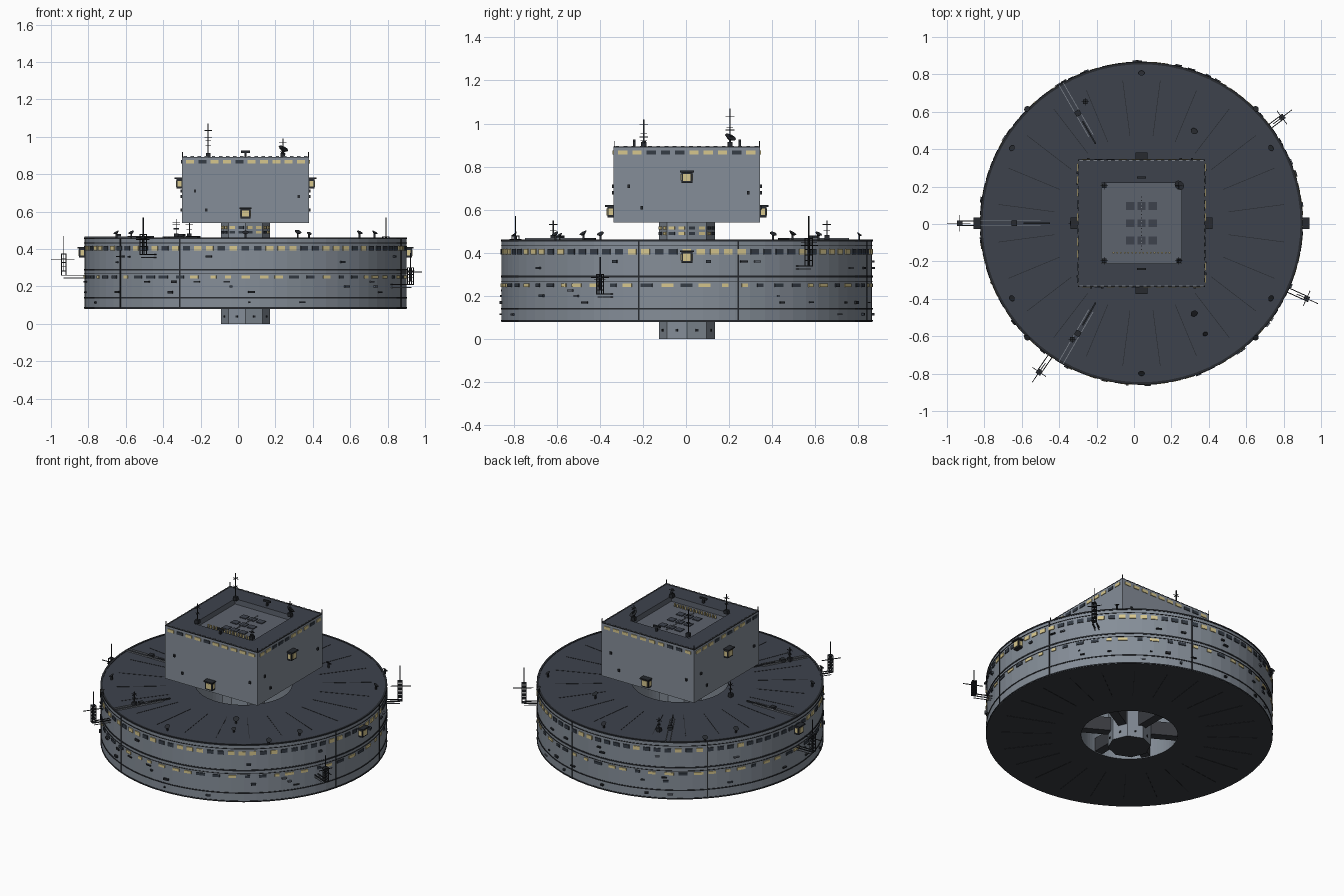
import bpy, bmesh, math, random
from mathutils import Matrix, Vector

if "Cube" in bpy.data.objects:
    bpy.data.objects.remove(bpy.data.objects["Cube"])

random.seed(4)
CX, CY = 0.04, 0.004
R = 0.86
COLOURS = {
    "hull grey": (0.235, 0.27, 0.315), "deck slate": (0.047, 0.055, 0.073),
    "underside charcoal": (0.04, 0.043, 0.05), "roof panel grey": (0.11, 0.125, 0.155),
    "lit window": (0.68, 0.57, 0.27), "dark window": (0.035, 0.045, 0.06),
    "black trim": (0.02, 0.023, 0.028), "rail grey": (0.2, 0.22, 0.25),
}
HULL, DECK, UNDER, PANEL, LIT, DARK, TRIM, RAIL = range(8)
MATS = []
for n, c in COLOURS.items():
    m = bpy.data.materials.new(n)
    m.diffuse_color = (*c, 1)
    m.use_nodes = True
    m.node_tree.nodes["Principled BSDF"].inputs["Base Color"].default_value = m.diffuse_color
    MATS.append(m)


def finish(bm, name):
    me = bpy.data.meshes.new(name)
    bm.normal_update()
    bm.to_mesh(me)
    bm.free()
    for m in MATS:
        me.materials.append(m)
    ob = bpy.data.objects.new(name, me)
    ob.location = (CX, CY, 0)
    bpy.context.collection.objects.link(ob)
    return ob


def box(bm, c, s, mat, ang=0.0):
    """Box placed in a frame turned by ang about the vertical axis."""
    M = Matrix.Rotation(ang, 4, 'Z') @ Matrix.Translation(c) @ Matrix.Diagonal((*s, 1))
    vs = bmesh.ops.create_cube(bm, size=1, matrix=M)["verts"]
    for f in {f for v in vs for f in v.link_faces}:
        f.material_index = mat


def cone(bm, c, r1, r2, h, mat, n=10, tilt=None):
    M = Matrix.Translation(c) @ (tilt or Matrix())
    vs = bmesh.ops.create_cone(bm, cap_ends=True, segments=n, radius1=r1, radius2=r2,
                               depth=h, matrix=M)["verts"]
    for f in {f for v in vs for f in v.link_faces}:
        f.material_index = mat


def lathe(bm, prof, n, mat):
    rings = [[bm.verts.new((r * math.cos(2 * math.pi * i / n), r * math.sin(2 * math.pi * i / n), z))
              for r, z in prof] for i in range(n)]
    for i in range(n):
        a, b = rings[i], rings[(i + 1) % n]
        for j in range(len(prof)):
            k = (j + 1) % len(prof)
            bm.faces.new((a[j], b[j], b[k], a[k])).material_index = mat


# Main ring with an open centre
bm = bmesh.new()
lathe(bm, [(R, 0.08), (R, 0.46), (0.29, 0.46), (0.29, 0.08)], 72, HULL)
bm.normal_update()
for f in bm.faces:
    if abs(f.normal.z) > 0.5:
        f.material_index = DECK if f.normal.z > 0 else UNDER
finish(bm, "main_ring")

# Dark bands and vertical seams on the ring wall
bm = bmesh.new()
for z, h in ((0.085, 0.008), (0.14, 0.007), (0.29, 0.009), (0.268, 0.003), (0.433, 0.004), (0.458, 0.009)):
    lathe(bm, [(R + 0.003, z - h / 2), (R + 0.003, z + h / 2), (R - 0.01, z + h / 2), (R - 0.01, z - h / 2)], 72, TRIM)
for a in (16, -15, 76, 136, 219, 246):
    box(bm, (R, 0, 0.27), (0.008, 0.006, 0.37), TRIM, math.radians(a))
finish(bm, "ring_bands")

# Two rows of ring windows
bm = bmesh.new()
for i in range(84):
    box(bm, (R, 0, 0.405), (0.009, 0.04, 0.024), LIT if random.random() < 0.4 else DARK, 2 * math.pi * i / 84)
for i in range(60):
    a = 2 * math.pi * (i + random.uniform(-0.12, 0.12)) / 60
    box(bm, (R, 0, 0.25), (0.009, random.choice((0.03, 0.045, 0.055)), 0.017),
        LIT if random.random() < 0.4 else DARK, a)
finish(bm, "ring_windows")

# Small hatches and vents on the ring wall
bm = bmesh.new()
for i in range(50):
    box(bm, (R, 0, random.choice((0.17, 0.2, 0.225, 0.33, 0.36, 0.115))),
        (random.uniform(0.01, 0.025), random.uniform(0.008, 0.035), random.uniform(0.006, 0.013)),
        random.choice((TRIM, TRIM, DARK, PANEL)), random.uniform(0, 2 * math.pi))
finish(bm, "wall_fittings")

# Hub column with spokes across the open centre
bm = bmesh.new()
cone(bm, (0, 0, 0.27), 0.13, 0.13, 0.54, HULL, 8)
bm.normal_update()
for f in bm.faces:
    if f.normal.z < -0.5:
        f.material_index = UNDER
finish(bm, "hub_column")
bm = bmesh.new()
for k in range(6):
    box(bm, (0.205, 0, 0.13), (0.19, 0.055, 0.09), UNDER, math.radians(30 + 60 * k))
finish(bm, "hub_spokes")
bm = bmesh.new()
for k in range(8):
    a = math.radians(22.5 + 45 * k)
    for y in (-0.025, 0.025):
        for z in (0.49, 0.515):
            box(bm, (0.1205, y, z), (0.009, 0.03, 0.015), random.choice((LIT, DARK)), a)
    box(bm, (0.1205, 0, 0.04), (0.009, 0.012, 0.012), TRIM, a)
finish(bm, "hub_windows")

# Upper block with a recessed roof well
bm = bmesh.new()
box(bm, (0, 0, 0.715), (0.68, 0.68, 0.35), HULL)
bm.normal_update()
top = max(bm.faces, key=lambda f: f.calc_center_median().z)
bottom = min(bm.faces, key=lambda f: f.calc_center_median().z)
top.material_index, bottom.material_index = DECK, UNDER
bmesh.ops.inset_individual(bm, faces=[top], thickness=0.177)
well = bmesh.ops.extrude_discrete_faces(bm, faces=[top])["faces"][0]
bmesh.ops.translate(bm, verts=well.verts, vec=(0, 0, -0.035))
well.material_index = PANEL
for e in well.edges:
    for f in e.link_faces:
        if f != well:
            f.material_index = PANEL
finish(bm, "upper_block")

# Roof well pads, centre lights and edge lights
bm = bmesh.new()
for ix in (-1, 0, 1):
    for iy in (-1, 0, 1):
        for s in (-0.0165, 0.0165):
            box(bm, (ix * 0.06, iy * 0.093, 0.857), (0.045, 0.042, 0.006), DECK) if s > 0 else None
for i in range(16):
    box(bm, (0, -0.14 + i * 0.0187, 0.861), (0.005, 0.007, 0.005), RAIL)
    box(bm, (-0.15 + i * 0.02, -0.158, 0.87), (0.009, 0.008, 0.02), LIT)
finish(bm, "roof_well_details")

# Block windows, roof edging and wall fittings
bm = bmesh.new()
for k in range(4):
    a = k * math.pi / 2
    for i in range(10):
        box(bm, (0.34, (i - 4.5) * 0.066, 0.866), (0.009, 0.043, 0.019),
            LIT if random.random() < 0.6 else DARK, a)
    box(bm, (0.338, 0, 0.891), (0.005, 0.68, 0.005), TRIM, a)
    for i in range(18):
        box(bm, (0.336, (i - 8.5) * 0.038, 0.894), (0.004, 0.018, 0.006), RAIL, a)
    box(bm, (0.337, 0.337, 0.905), (0.004, 0.004, 0.03), TRIM, a)
    for y, z in ((0.285, 0.68), (-0.21, 0.61), (-0.27, 0.71)):
        box(bm, (0.342, y, z), (0.012, 0.012, 0.016), TRIM, a)
finish(bm, "block_windows")

# Projecting lookout pods with hoods
bm = bmesh.new()
for r, z, deg in ((0.34, 0.75, 0), (0.34, 0.75, 180), (0.34, 0.59, 90), (0.34, 0.59, 270),
                  (R, 0.38, 0), (R, 0.38, 180)):
    a = math.radians(deg)
    box(bm, (r + 0.012, 0, z), (0.034, 0.052, 0.052), TRIM, a)
    box(bm, (r + 0.03, 0, z), (0.005, 0.036, 0.034), LIT, a)
    for s in (-1, 1):
        box(bm, (r + 0.013, s * 0.026, z), (0.02, 0.005, 0.03), LIT, a)
    box(bm, (r + 0.018, 0, z + 0.028), (0.042, 0.064, 0.008), TRIM, a)
finish(bm, "lookout_pods")

# Outrigger masts on booms
bm = bmesh.new()
for deg, r, z0, z1 in ((180, 0.972, 0.26, 0.45), (-24.5, 0.97, 0.21, 0.36),
                       (37, 0.94, 0.34, 0.55), (235.5, 0.965, 0.37, 0.55)):
    a, h = math.radians(deg), (z1 - z0) * 0.6
    for s in (-0.012, 0.012):
        box(bm, ((R + r) / 2, s, z0), (r - R + 0.03, 0.005, 0.005), TRIM, a)
        box(bm, ((R + r) / 2, s, z0 - 0.015), (r - R, 0.004, 0.004), RAIL, a)
        for t in (-0.012, 0.012):
            box(bm, (r + t, s, z0 + h / 2), (0.004, 0.004, h), TRIM, a)
    for i in range(6):
        box(bm, (r, 0, z0 + h * i / 5), (0.028, 0.028, 0.004), TRIM, a)
    box(bm, (r, 0, (z0 + z1) / 2 + 0.02), (0.004, 0.004, z1 - z0), TRIM, a)
    box(bm, (r + 0.005, 0, z0 + h * 0.75), (0.125, 0.004, 0.004), TRIM, a)
    box(bm, (r, 0, z0 + h * 0.85), (0.004, 0.09, 0.004), TRIM, a)
finish(bm, "outrigger_masts")

# Rails and radial seams on the deck
bm = bmesh.new()
for deg in (120, 180, 240):
    a = math.radians(deg)
    for s in (-0.013, 0.013):
        box(bm, (0.7, s, 0.464), (0.32, 0.004, 0.008), RAIL, a)
    box(bm, (0.56, 0, 0.465), (0.14, 0.008, 0.008), TRIM, a)
    box(bm, (0.68, 0, 0.47), (0.03, 0.03, 0.02), TRIM, a)
for k in range(24):
    box(bm, (0.62, 0, 0.46), (0.3, 0.003, 0.003), TRIM, math.radians(7.5 + 15 * k))
    box(bm, (0.62, 0, 0.08), (0.3, 0.003, 0.003), TRIM, math.radians(7.5 + 15 * k))
finish(bm, "deck_rails")

# Small dishes around the deck and on the roof
bm = bmesh.new()
spots = [(x * sx, y * sy, 0.46, 0.017) for x, y in ((0.61, 0.61), (0.69, 0.4)) for sx in (-1, 1) for sy in (-1, 1)]
spots += [(0, 0.8, 0.46, 0.017), (0, -0.8, 0.46, 0.017), (0.28, 0.49, 0.46, 0.019), (0.28, -0.48, 0.46, 0.019),
          (0.34, -0.59, 0.46, 0.014), (0.2, 0.2, 0.89, 0.028), (0.2, -0.2, 0.89, 0.014)]
for x, y, z, r in spots:
    tilt = Matrix.Rotation(math.atan2(y, x), 4, 'Z') @ Matrix.Rotation(math.radians(35), 4, 'Y')
    box(bm, (x, y, z + r * 0.7), (0.009, 0.009, r * 1.4), TRIM)
    cone(bm, (x, y, z + r * 1.5), r * 0.3, r, r * 0.5, TRIM, 10, tilt)
for y in (-0.245, 0.245):
    box(bm, (0, y, 0.905), (0.012, 0.012, 0.03), TRIM)
    box(bm, (0, y, 0.92), (0.05, 0.012, 0.012), TRIM)
finish(bm, "dishes")

# Roof and deck aerials
bm = bmesh.new()
for x, y, z, h in ((-0.2, 0.2, 0.89, 0.18), (-0.2, -0.2, 0.89, 0.13), (0.2, 0.2, 0.89, 0.1),
                   (0.2, -0.2, 0.89, 0.06), (-0.37, 0.0, 0.46, 0.1), (-0.37, -0.62, 0.46, 0.09),
                   (-0.3, 0.65, 0.46, 0.09)):
    box(bm, (x, y, z + 0.012), (0.024, 0.024, 0.024), TRIM)
    box(bm, (x, y, z + h / 2), (0.005, 0.005, h), TRIM)
    for t, w in ((0.5, 0.03), (0.8, 0.04)):
        box(bm, (x, y, z + h * t), (w, 0.003, 0.003), TRIM)
        box(bm, (x, y, z + h * t), (0.003, w, 0.003), TRIM)
finish(bm, "aerials")
